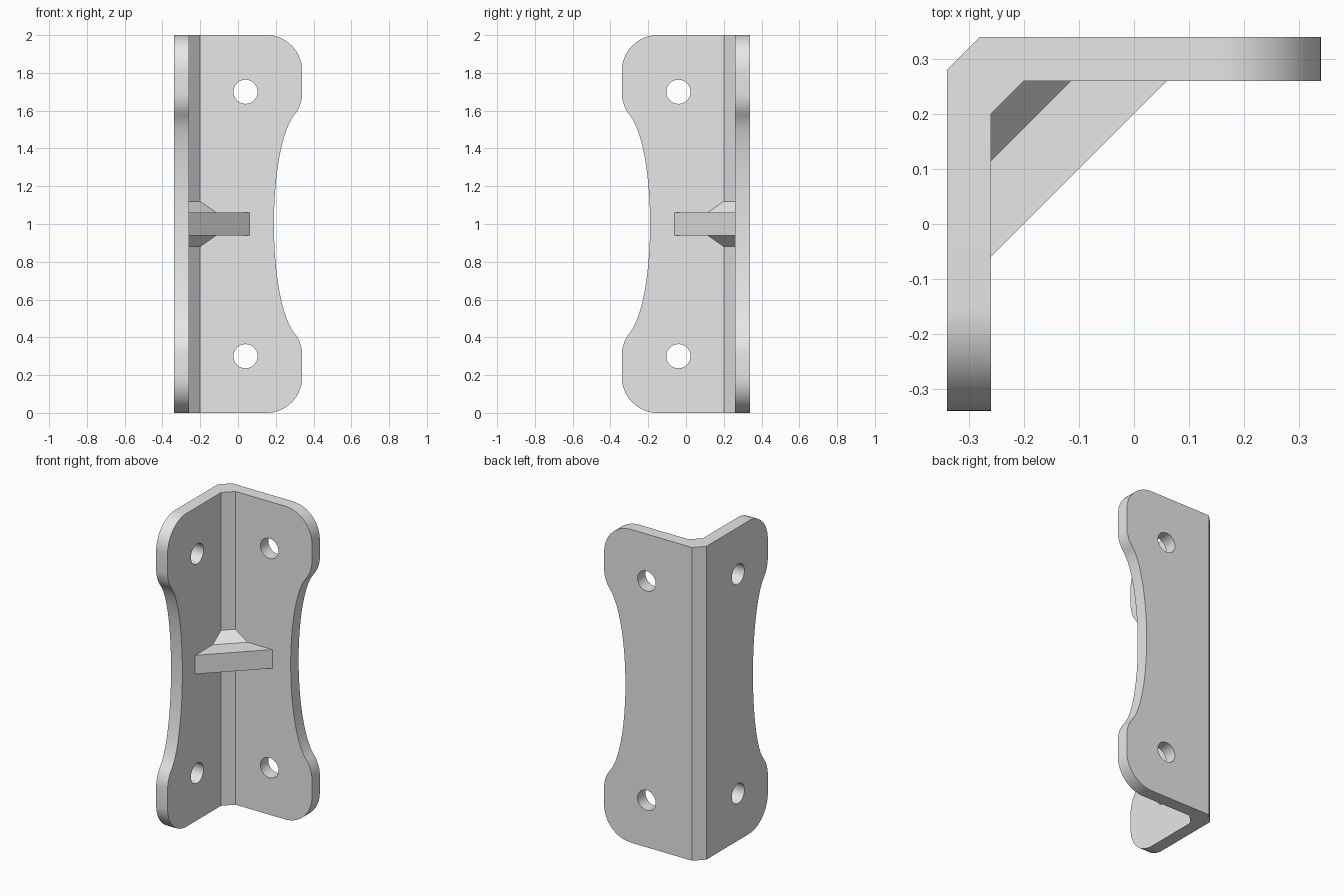
import bpy, bmesh
from math import sin, cos, pi, radians, sqrt, atan

cube = bpy.data.objects.get("Cube")
if cube:
    bpy.data.objects.remove(cube, do_unlink=True)

metal = bpy.data.materials.new("light grey")
metal.use_nodes = True
grey = (0.8, 0.8, 0.8, 1)
metal.diffuse_color = grey
metal.node_tree.nodes["Principled BSDF"].inputs["Base Color"].default_value = grey


def loft(name, rings):
    """Closed solid through a list of equal-length rings."""
    bm = bmesh.new()
    loops = [[bm.verts.new(p) for p in ring] for ring in rings]
    n = len(loops[0])
    for a, b in zip(loops, loops[1:]):
        for i in range(n):
            j = (i + 1) % n
            bm.faces.new((a[i], a[j], b[j], b[i]))
    bm.faces.new(loops[0])
    bm.faces.new(loops[-1])
    bmesh.ops.recalc_face_normals(bm, faces=bm.faces)
    mesh = bpy.data.meshes.new(name)
    bm.to_mesh(mesh)
    bm.free()
    mesh.materials.append(metal)
    obj = bpy.data.objects.new(name, mesh)
    bpy.context.collection.objects.link(obj)
    return obj


def boolean(target, tool, operation):
    mod = target.modifiers.new(tool.name, 'BOOLEAN')
    mod.operation, mod.solver, mod.object = operation, 'EXACT', tool
    bpy.context.view_layer.objects.active = target
    bpy.ops.object.modifier_apply(modifier=mod.name)
    bpy.data.objects.remove(tool, do_unlink=True)


def through_back(name, outline):
    return loft(name, [[(u, y, z) for u, z in outline] for y in (-0.6, 0.6)])


def through_side(name, outline):
    return loft(name, [[(x, -u, z) for u, z in outline] for x in (-0.6, 0.6)])


# Flange outline: rounded corner, shoulder, then an elliptical waist
W, R = 0.34, 0.19
waist_x, waist_a, waist_b, waist_end = 0.19, 0.15, 0.6, 0.57
root = sqrt(1 - (waist_end / waist_b) ** 2)
turn = atan(waist_a / waist_b * (waist_end / waist_b) / root)
end_x = waist_x + waist_a * (1 - root)
shoulder_x = end_x - R * cos(turn)
shoulder_z = waist_end + R * sin(turn)
edge_x = shoulder_x + R
upper = [(W - R + R * sin(t), 1 - R + R * cos(t))
         for t in (pi / 2 * i / 16 for i in range(17))]
upper += [(shoulder_x + R * cos(t) + (W - edge_x) * (1 - i / 8), shoulder_z - R * sin(t))
          for i, t in ((i, turn * i / 8) for i in range(9))]
upper += [(waist_x + waist_a * (1 - sqrt(1 - (z / waist_b) ** 2)), z)
          for z in (waist_b * sin(radians(71.8) * (1 - i / 20)) for i in range(1, 20))]
half = [(u, 1 + z) for u, z in upper]
outline = [(-0.6, 2)] + half + [(waist_x, 1)]
outline += [(u, 2 - z) for u, z in reversed(half)] + [(-0.6, 0)]

# Angle section with chamfered outer and inner corner
section = [(-0.34, -0.5), (-0.26, -0.5), (-0.26, 0.20), (-0.20, 0.26),
           (0.5, 0.26), (0.5, 0.34), (-0.28, 0.34), (-0.34, 0.28)]
bracket = loft("corner_bracket", [[(x, y, z) for x, y in section] for z in (-0.1, 2.1)])

# Shape both flanges and drill the screw holes
for cutter in (through_back, through_side):
    boolean(bracket, cutter("flange_outline", outline), 'INTERSECT')
    for z in (0.3, 1.7):
        hole = [(0.04 + 0.064 * cos(2 * pi * i / 32), z + 0.064 * sin(2 * pi * i / 32))
                for i in range(32)]
        boolean(bracket, cutter("screw_hole", hole), 'DIFFERENCE')

# Triangular gusset with sloped fillets above and below
rings = []
for z, d in ((0.88, 0.46), (0.94, 0.375), (0.94, 0.2),
             (1.06, 0.2), (1.06, 0.375), (1.12, 0.46)):
    a = 0.26 - d
    rings.append([(a, 0.26, z), (-0.26, -a, z), (-0.28, -a, z),
                  (-0.28, 0.28, z), (a, 0.28, z)])
boolean(bracket, loft("gusset", rings), 'UNION')

# Smooth the rounded edges, keep the corners crisp
bpy.ops.object.select_all(action='DESELECT')
bracket.select_set(True)
bpy.context.view_layer.objects.active = bracket
bpy.ops.object.shade_smooth_by_angle(angle=radians(30))
